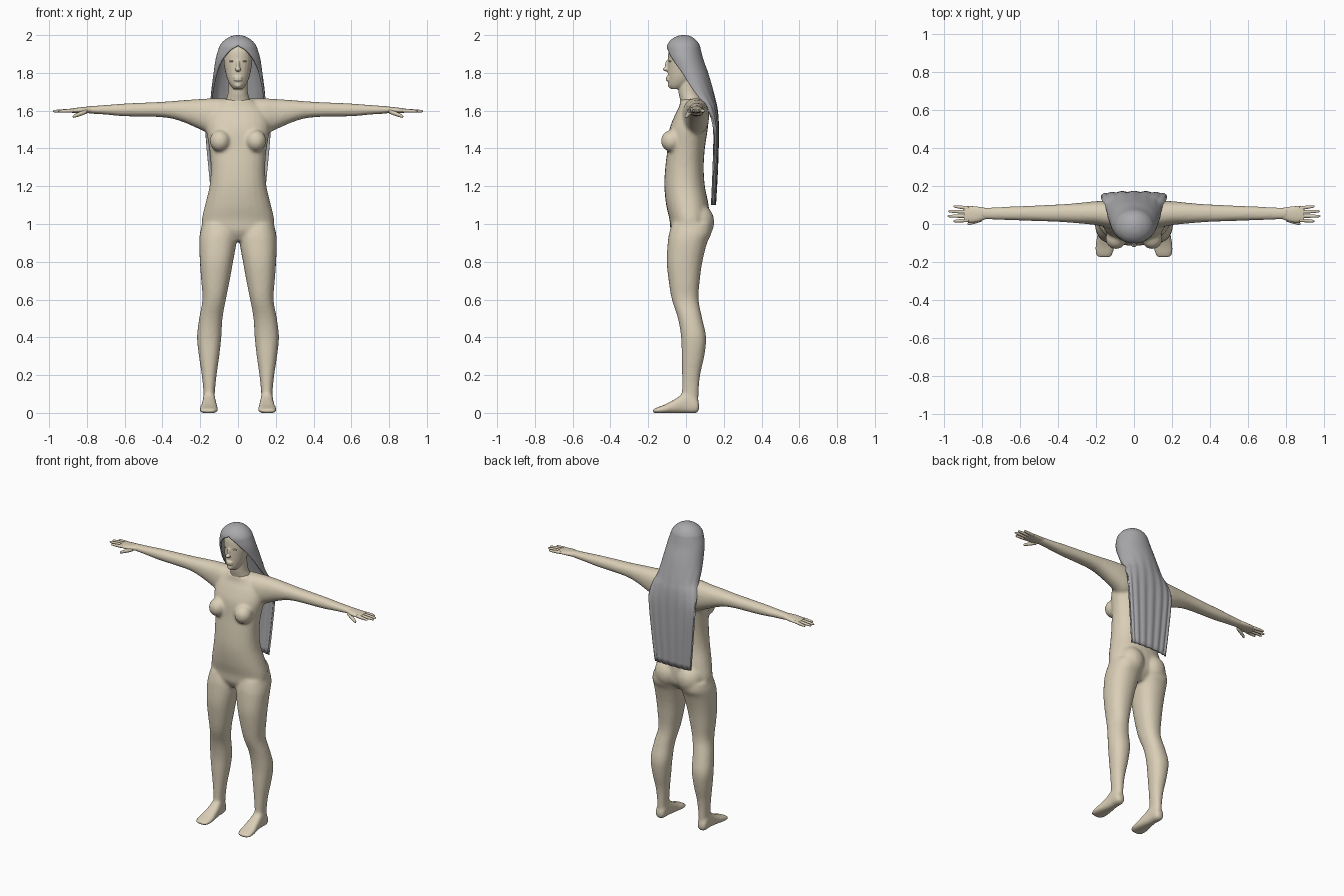
import bpy, bmesh, math
from mathutils import Matrix, Vector

cube = bpy.data.objects.get("Cube")
if cube:
    bpy.data.objects.remove(cube, do_unlink=True)


def material(name, rgb):
    mat = bpy.data.materials.new(name)
    mat.use_nodes = True
    color = (*rgb, 1.0)
    mat.diffuse_color = color
    mat.node_tree.nodes["Principled BSDF"].inputs["Base Color"].default_value = color
    return mat


skin = material("skin_beige", (0.70, 0.62, 0.47))
grey = material("hair_grey", (0.40, 0.40, 0.42))
eye_white = material("eye_pale", (0.62, 0.60, 0.55))


def densify(rows, steps=4):
    """Smooth spline through the rows of numbers."""
    out = []
    for i in range(len(rows) - 1):
        p = [rows[min(max(i + k, 0), len(rows) - 1)] for k in (-1, 0, 1, 2)]
        for s in range(steps):
            t = s / steps
            out.append([b + 0.5 * t * (c - a + t * (2 * a - 5 * b + 4 * c - d
                        + t * (3 * (b - c) + d - a))) for a, b, c, d in zip(*p)])
    return out + [list(rows[-1])]


def place(axis, h, a, b):
    return {"z": (a, b, h), "x": (h, b, a), "y": (a, h, b)}[axis]


def loft(bm, axis, rows, mirror=False, power=0.9, n=24):
    """Closed skin over rounded sections: (height, a_min, a_max, b_min, b_max)."""
    for side in ((1, -1) if mirror else (1,)):
        rings = []
        for h, a0, a1, b0, b1 in densify(rows):
            ring = []
            for k in range(n):
                t = 2 * math.pi * k / n
                c, s = math.cos(t), math.sin(t)
                a = (a0 + a1) / 2 + (a1 - a0) / 2 * math.copysign(abs(c) ** power, c)
                b = (b0 + b1) / 2 + (b1 - b0) / 2 * math.copysign(abs(s) ** power, s)
                x, y, z = place(axis, h, a, b)
                ring.append(bm.verts.new((x * side, y, z)))
            rings.append(ring)
        for lo, hi in zip(rings, rings[1:]):
            for k in range(n):
                j = (k + 1) % n
                bm.faces.new((lo[k], lo[j], hi[j], hi[k]))
        bm.faces.new(rings[0])
        bm.faces.new(rings[-1])


def blob(bm, center, size, mirror=False):
    for side in ((1, -1) if mirror else (1,)):
        spot = Vector((center[0] * side, center[1], center[2]))
        bmesh.ops.create_uvsphere(bm, u_segments=20, v_segments=12, radius=1,
                                  matrix=Matrix.Translation(spot) @ Matrix.Diagonal((*size, 1)))


def finish(bm, name, mat, voxel=0, smooth=0):
    bmesh.ops.recalc_face_normals(bm, faces=bm.faces)
    mesh = bpy.data.meshes.new(name)
    bm.to_mesh(mesh)
    bm.free()
    for poly in mesh.polygons:
        poly.use_smooth = True
    mesh.materials.append(mat)
    obj = bpy.data.objects.new(name, mesh)
    bpy.context.collection.objects.link(obj)
    if voxel:
        mod = obj.modifiers.new("Blend", "REMESH")
        mod.mode = "VOXEL"
        mod.voxel_size = voxel
        mod.use_smooth_shade = True
        mod = obj.modifiers.new("Soften", "SMOOTH")
        mod.factor = 0.5
        mod.iterations = smooth
    return obj


# Body: torso, arms, legs and feet blended into one skin
bm = bmesh.new()
torso = [(.91, .1, -.05, .07), (.96, .18, -.08, .115), (1.02, .192, -.087, .125),
         (1.1, .175, -.105, .12), (1.2, .151, -.115, .1), (1.3, .144, -.11, .094),
         (1.4, .152, -.098, .1), (1.5, .168, -.088, .115), (1.57, .16, -.062, .12),
         (1.62, .13, -.037, .11), (1.66, .075, -.03, .09)]
loft(bm, "z", [(z, -w, w, f, b) for z, w, f, b in torso])
blob(bm, (.095, -.077, 1.44), (.055, .056, .058), True)
blob(bm, (.083, .07, 1.01), (.085, .08, .095), True)
loft(bm, "x", [(.05, 1.5, 1.665, -.015, .115), (.13, 1.47, 1.666, -.02, .122),
               (.2, 1.5, 1.662, -.006, .12), (.3, 1.543, 1.655, .004, .11),
               (.4, 1.565, 1.647, .011, .103), (.6, 1.57, 1.638, .018, .094),
               (.7, 1.579, 1.63, .021, .09), (.81, 1.586, 1.623, .026, .086)], True)
loft(bm, "z", [(1, .012, .19, -.075, .135), (.95, .005, .202, -.09, .135),
               (.9, .008, .206, -.097, .112), (.8, .026, .202, -.102, .087),
               (.7, .044, .195, -.092, .073), (.6, .064, .188, -.075, .067),
               (.5, .082, .206, -.043, .086), (.4, .088, .217, -.026, .107),
               (.3, .099, .207, -.023, .097), (.2, .113, .192, -.021, .075),
               (.1, .123, .182, -.022, .067), (.03, .123, .184, -.03, .066)], True)
loft(bm, "y", [(.07, .135, .175, .012, .05), (.05, .123, .187, -.002, .08),
               (0, .119, .187, -.002, .11), (-.05, .113, .192, -.002, .078),
               (-.11, .106, .203, -.002, .045), (-.15, .108, .204, -.002, .03),
               (-.178, .122, .19, .001, .018)], True, 0.75)
finish(bm, "body", skin, 0.009, 8)

# Hands: palm, four fingers and a thumb
bm = bmesh.new()
loft(bm, "x", [(.76, 1.589, 1.62, .032, .08), (.79, 1.588, 1.621, .022, .086),
               (.83, 1.587, 1.618, .01, .092), (.87, 1.588, 1.613, .009, .094),
               (.895, 1.592, 1.609, .014, .09)], True)


def finger(start, end, r):
    rows = []
    for t, k in ((0, 1), (.4, 1), (.8, .8), (.95, .6), (1, .2)):
        x, y, z = Vector(start).lerp(Vector(end), t)
        rows.append((x, z - r * k, z + r * k, y - r * k, y + r * k))
    loft(bm, "x", rows, True, 1, 10)


for y, tip_x, tip_y in ((.02, .95, .015), (.042, .98, .041), (.063, .977, .067), (.083, .95, .093)):
    finger((.87, y, 1.6), (tip_x, tip_y, 1.597), .0095)
finger((.8, .025, 1.597), (.875, 0, 1.568), .012)
finish(bm, "hands", skin)

# Head: neck, skull, nose and lips
bm = bmesh.new()
neck = [(1.58, .085, -.02, .095), (1.65, .065, -.03, .085), (1.7, .052, -.04, .066),
        (1.78, .05, -.045, .06)]
skull = [(1.714, .022, -.08, -.02), (1.735, .041, -.093, .02), (1.77, .058, -.096, .05),
         (1.82, .07, -.097, .07), (1.87, .076, -.096, .07), (1.92, .072, -.091, .055),
         (1.96, .052, -.068, .035), (1.98, .025, -.035, .01)]
for part in (neck, skull):
    loft(bm, "z", [(z, -w, w, f, b) for z, w, f, b in part], power=1)
blob(bm, (0, -.098, 1.838), (.01, .014, .03))
blob(bm, (0, -.107, 1.819), (.016, .016, .011))
for z in (1.775, 1.763):
    blob(bm, (0, -.093, z), (.025, .015, .007))
blob(bm, (0, -.085, 1.735), (.018, .012, .014))
finish(bm, "head", skin, 0.0045, 3)

# Eyes
bm = bmesh.new()
blob(bm, (.032, -.079, 1.862), (.014, .014, .006), True)
finish(bm, "eyes", eye_white)

# Hair: cap open at the face, falling into a flat sheet down the back
# (height, half width, centre y, depth, half arc angle)
bm = bmesh.new()
full = math.pi
hair_rows = [(1.996, 0, -.01, 0, full), (1.989, .035, -.012, .035, full),
             (1.97, .068, -.014, .064, full), (1.945, .09, -.014, .081, full),
             (1.92, .1, -.012, .086, 2.75), (1.87, .114, -.003, .09, 2.35),
             (1.8, .124, .02, .092, 2), (1.72, .135, .05, .085, 1.8),
             (1.66, .142, .08, .07, 1.65), (1.6, .162, .115, .047, 1.57),
             (1.5, .17, .147, .02, 1.57), (1.3, .153, .145, .017, 1.57),
             (1.1, .132, .137, .014, 1.57)]
columns = 48
grid = []
for z, w, cy, depth, arc in densify(hair_rows):
    arc = min(arc, full)
    row = []
    for k in range(columns + 1):
        t = arc * (2 * k / columns - 1)
        # gentle locks that deepen toward the tips
        lock = 0.003 * min(1, max(0, 1.8 - z) * 3) * math.cos(k * full / 3)
        row.append(bm.verts.new((w * math.sin(t), cy + depth * math.cos(t) + lock, z)))
    grid.append(row)
for up, down in zip(grid, grid[1:]):
    for k in range(columns):
        bm.faces.new((up[k], up[k + 1], down[k + 1], down[k]))
bmesh.ops.remove_doubles(bm, verts=bm.verts, dist=0.0002)
hair = finish(bm, "hair", grey)
shell = hair.modifiers.new("Thickness", "SOLIDIFY")
shell.thickness = 0.01
shell.offset = 0
